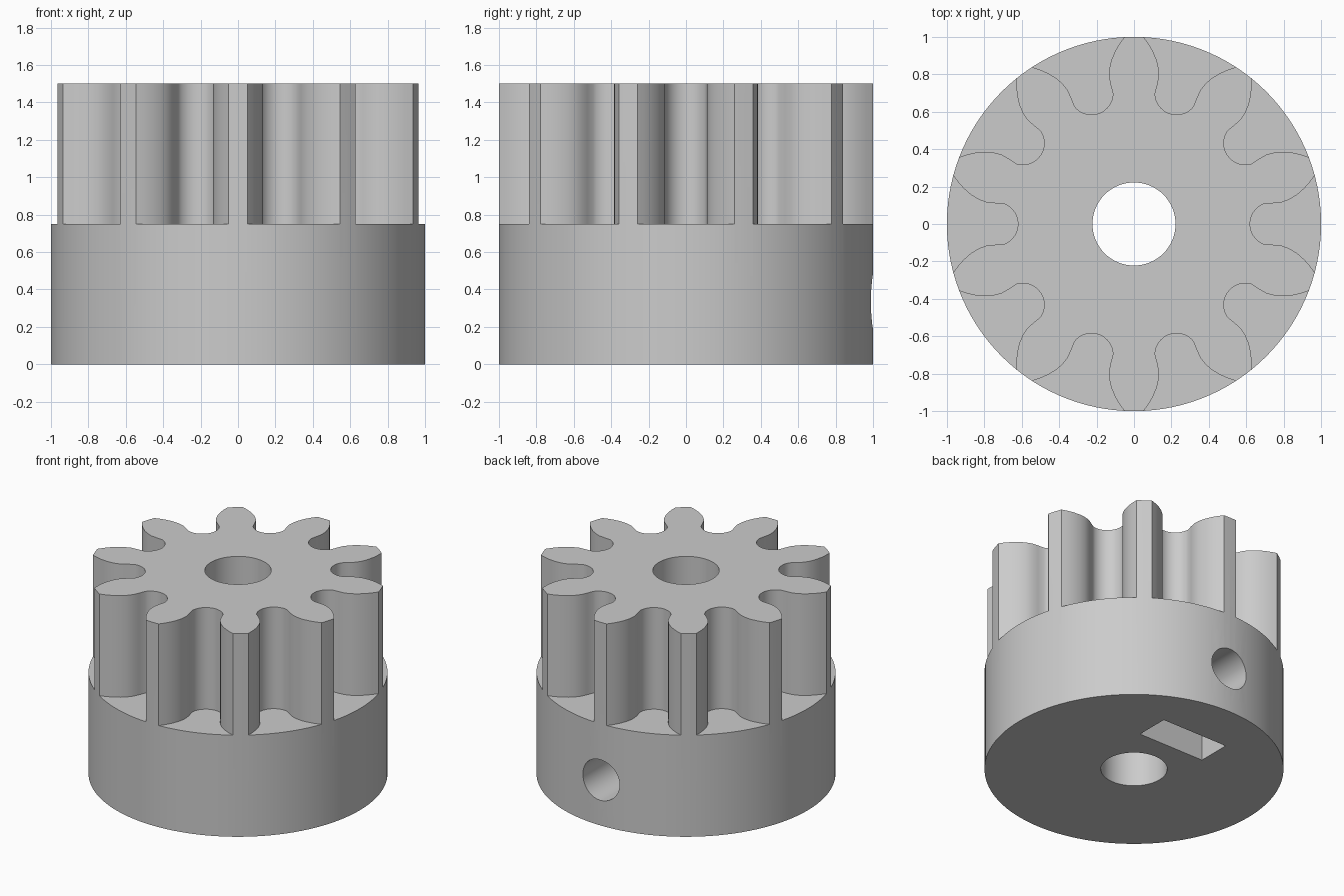
import bpy, bmesh, math
from mathutils import Matrix, Vector

cube = bpy.data.objects.get("Cube")
if cube:
    bpy.data.objects.remove(cube, do_unlink=True)

TEETH = 10
HUB_TOP, TOP = 0.75, 1.5
HOLE_Z = 0.335

grey = bpy.data.materials.new("plain_grey")
grey.use_nodes = True
colour = (0.6, 0.6, 0.6, 1)
grey.diffuse_color = colour
grey.node_tree.nodes["Principled BSDF"].inputs["Base Color"].default_value = colour


def prism(name, outline, z0, z1, matrix=Matrix()):
    """Extrude a closed 2D outline between two heights."""
    bm = bmesh.new()
    face = bm.faces.new([bm.verts.new((x, y, z0)) for x, y in outline])
    solid = bmesh.ops.extrude_face_region(bm, geom=[face])
    verts = [g for g in solid["geom"] if isinstance(g, bmesh.types.BMVert)]
    bmesh.ops.translate(bm, verts=verts, vec=Vector((0, 0, z1 - z0)))
    bmesh.ops.recalc_face_normals(bm, faces=bm.faces)
    bm.transform(matrix)
    mesh = bpy.data.meshes.new(name)
    bm.to_mesh(mesh)
    bm.free()
    mesh.materials.append(grey)
    obj = bpy.data.objects.new(name, mesh)
    bpy.context.collection.objects.link(obj)
    return obj


def circle(radius, count):
    return [(radius * math.cos(2 * math.pi * i / count),
             radius * math.sin(2 * math.pi * i / count)) for i in range(count)]


# Solid blank for hub and toothed part
gear = prism("pinion_gear", circle(1, 120), 0, TOP)
cutters = []

# Tooth gaps: round root and curved flanks, mirrored about the gap axis
root = [(0.735 - 0.115 * math.cos(a), 0.115 * math.sin(a))
        for a in (math.radians(10 * i) for i in range(8))]
flank = [(0.745, 0.111), (0.79, 0.116), (0.83, 0.131), (0.87, 0.155),
         (0.91, 0.19), (0.94, 0.224), (0.966, 0.26), (1.1, 0.45)]
half = root + flank
gap = half + [(x, -y) for x, y in reversed(half[1:])]
for i in range(TEETH):
    turn = Matrix.Rotation(2 * math.pi * i / TEETH, 4, 'Z')
    cutters.append(prism("gap_cutter", gap, HUB_TOP, TOP + 0.2, turn))

# Shaft bore
cutters.append(prism("bore_cutter", circle(0.222, 64), -0.2, TOP + 0.2))

# Radial set screw hole from the back into the bore
lay = Matrix.Translation((0, 0, HOLE_Z)) @ Matrix.Rotation(-math.pi / 2, 4, 'X')
cutters.append(prism("screw_hole_cutter", circle(0.15, 40), 0.1, 1.2, lay))

# Nut slot open at the base, with a pointed inner end
slot = [(-0.27, 0.6), (0.27, 0.6), (0.27, -0.155), (0, -0.31), (-0.27, -0.155)]
cutters.append(prism("nut_slot_cutter", slot, 0.385, 0.632, lay))

bpy.context.view_layer.objects.active = gear
for cutter in cutters:
    cutter.hide_render = True
    mod = gear.modifiers.new("cut", 'BOOLEAN')
    mod.operation = 'DIFFERENCE'
    mod.solver = 'EXACT'
    mod.object = cutter
    bpy.ops.object.modifier_apply(modifier=mod.name)
for cutter in cutters:
    bpy.data.objects.remove(cutter, do_unlink=True)

# Smooth curved walls, crisp edges
bpy.ops.object.select_all(action='DESELECT')
gear.select_set(True)
bpy.ops.object.shade_smooth_by_angle(angle=math.radians(25))
